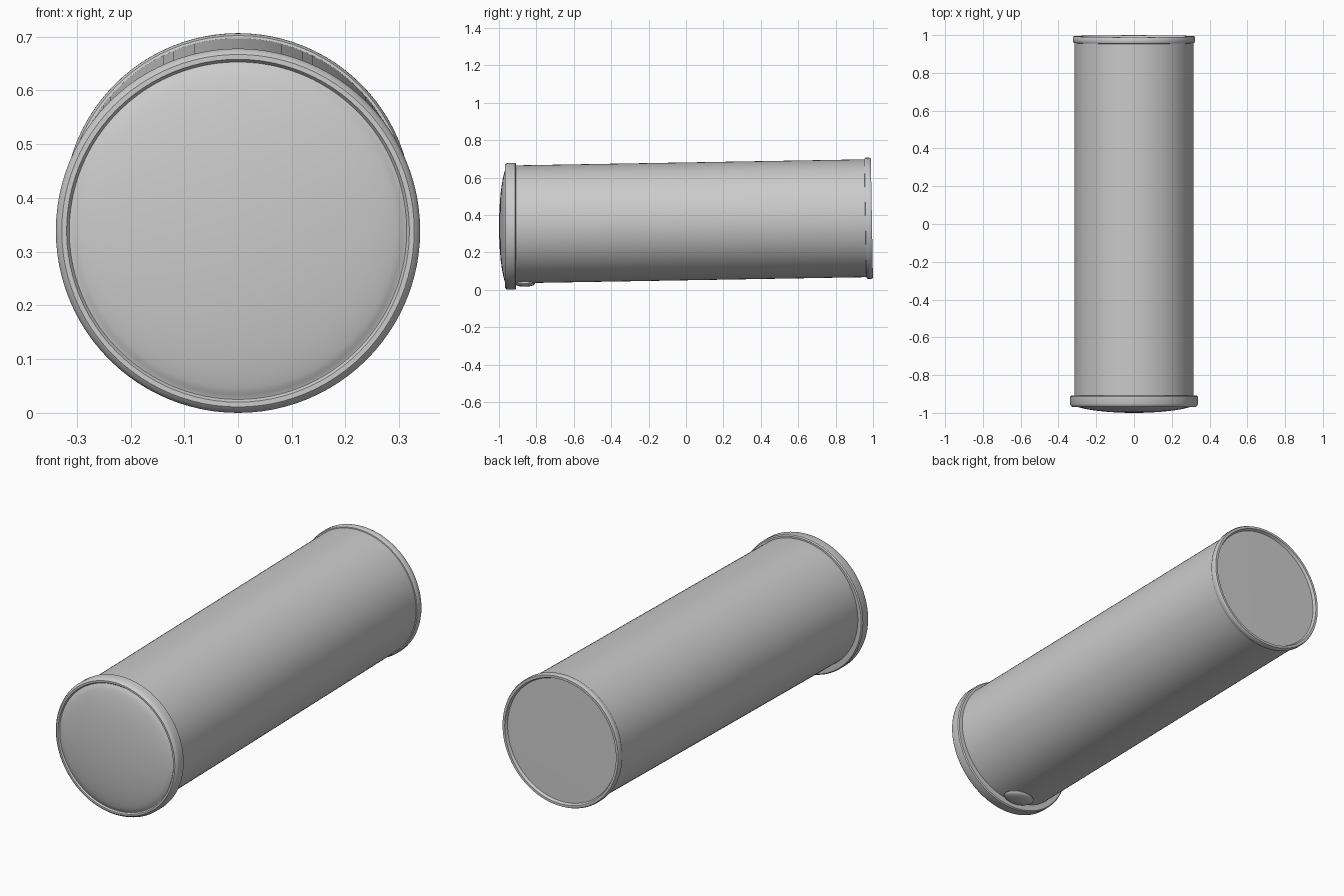
import bpy
import bmesh
import math
from mathutils import Matrix

old = bpy.data.objects.get("Cube")
if old:
    bpy.data.objects.remove(old, do_unlink=True)

# One plain grey for everything
grey = bpy.data.materials.new("plain_grey")
grey.use_nodes = True
grey.diffuse_color = (0.6, 0.6, 0.6, 1)
bsdf = grey.node_tree.nodes["Principled BSDF"]
bsdf.inputs["Base Color"].default_value = (0.6, 0.6, 0.6, 1)
bsdf.inputs["Roughness"].default_value = 0.6

TILT = 0.0173      # the tube rises slightly towards the back
SIDES = 96


def finish(name, bm):
    bmesh.ops.recalc_face_normals(bm, faces=bm.faces)
    mesh = bpy.data.meshes.new(name)
    bm.to_mesh(mesh)
    bm.free()
    mesh.materials.append(grey)
    obj = bpy.data.objects.new(name, mesh)
    bpy.context.collection.objects.link(obj)
    bpy.ops.object.select_all(action='DESELECT')
    obj.select_set(True)
    bpy.context.view_layer.objects.active = obj
    bpy.ops.object.shade_smooth_by_angle(angle=math.radians(35))
    return obj


def lathe(name, profile, height, tilt=0.0):
    """Revolve (radius, y) points around the y axis."""
    bm = bmesh.new()
    verts = [bm.verts.new((r, y, 0)) for r, y in profile]
    edges = [bm.edges.new(pair) for pair in zip(verts, verts[1:])]
    bmesh.ops.spin(bm, geom=verts + edges, cent=(0, 0, 0), axis=(0, 1, 0),
                   angle=math.tau, steps=SIDES, use_merge=True)
    bmesh.ops.remove_doubles(bm, verts=bm.verts, dist=1e-5)
    move = Matrix.Translation((0, 0, height)) @ Matrix.Rotation(tilt, 4, 'X')
    bmesh.ops.transform(bm, matrix=move, verts=bm.verts)
    return finish(name, bm)


# Long straight tube
lathe("tube_body", [(0.315, -0.94), (0.315, 0.975)], 0.3656, TILT)

# Front cap: collar, narrow lip, groove and shallow dome
dome = [(0.308 * math.cos(a), -0.963 - 0.037 * math.sin(a) ** 1.4)
        for a in [math.pi / 2 * i / 10 for i in range(10)]] + [(0, -1.0)]
cap = [(0.30, -0.909), (0.334, -0.909), (0.339, -0.914), (0.339, -0.952),
       (0.335, -0.962), (0.328, -0.968), (0.319, -0.968), (0.314, -0.961)]
lathe("front_cap", cap + dome, 0.339)

# Back rim with a recessed flat end
rim = [(0.312, 0.958), (0.320, 0.960), (0.324, 0.967), (0.324, 0.986),
       (0.320, 0.994), (0.308, 0.994), (0.302, 0.980), (0.0, 0.982)]
lathe("back_rim", rim, 0.3656, TILT)

# Small pull tab under the front cap
bm = bmesh.new()
bmesh.ops.create_uvsphere(bm, u_segments=24, v_segments=12, radius=1)
bmesh.ops.scale(bm, vec=(0.08, 0.055, 0.018), verts=bm.verts)
bmesh.ops.translate(bm, vec=(0, -0.862, 0.034), verts=bm.verts)
finish("pull_tab", bm)
